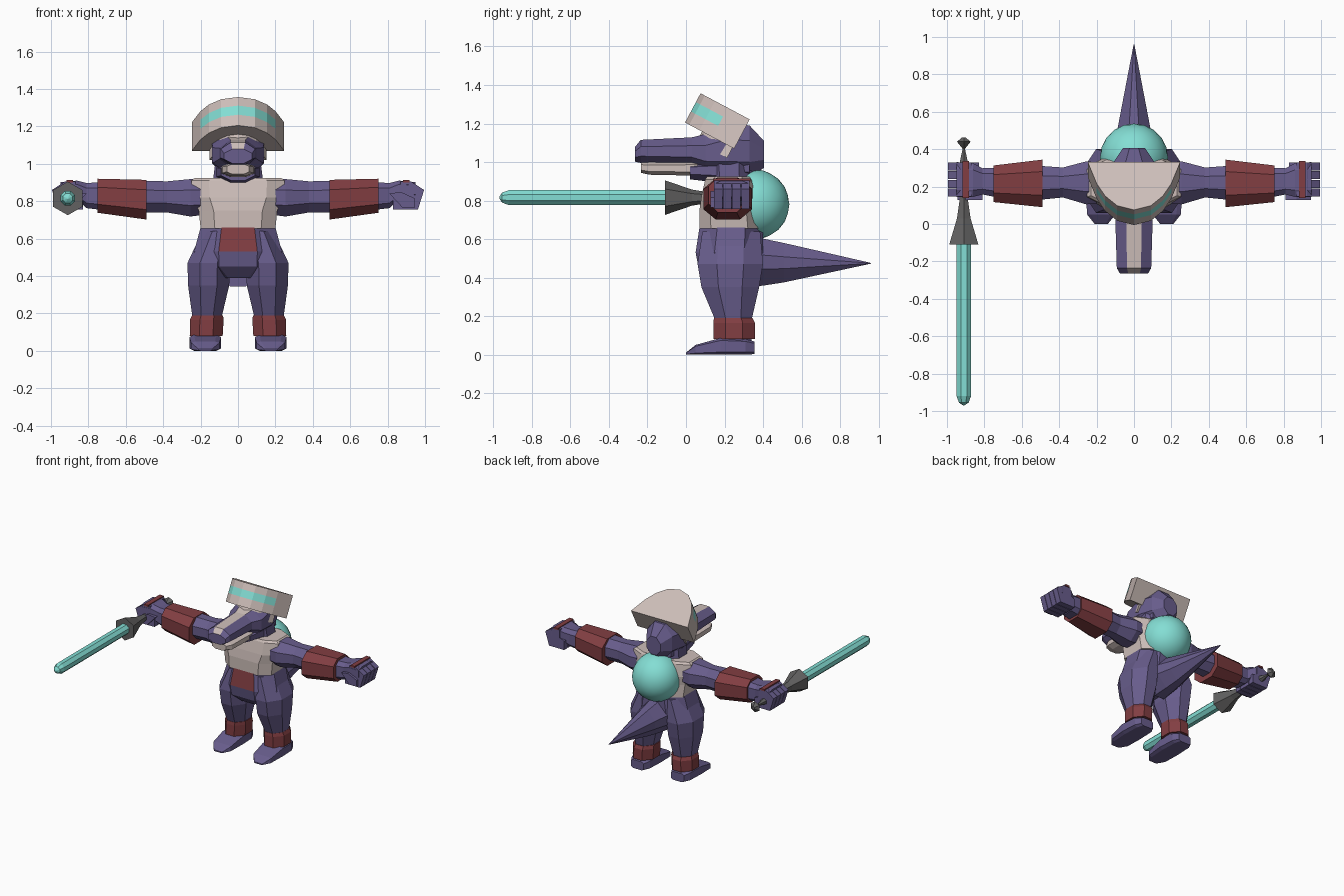
import bpy, bmesh, math
from mathutils import Vector

if "Cube" in bpy.data.objects:
    bpy.data.objects.remove(bpy.data.objects["Cube"])


def material(name, rgb):
    m = bpy.data.materials.new(name)
    m.diffuse_color = (*rgb, 1)
    m.use_nodes = True
    m.node_tree.nodes["Principled BSDF"].inputs["Base Color"].default_value = m.diffuse_color
    return m


PURPLE = material("purple", (.138, .109, .262))
BEIGE = material("beige", (.61, .515, .485))
RED = material("dark red", (.223, .048, .054))
CYAN = material("cyan", (.23, .73, .66))
GRAY = material("dark gray", (.122, .12, .12))


def skin(name, rings, mats, rule=None, mirror=False):
    """Bridge a list of equal rings, cap both ends, colour by rule."""
    bm = bmesh.new()
    vr = [[bm.verts.new(p) for p in r] for r in rings]
    n = len(vr[0])
    for a, b in zip(vr, vr[1:]):
        for i in range(n):
            j = (i + 1) % n
            bm.faces.new((a[i], a[j], b[j], b[i]))
    bm.faces.new(vr[0])
    bm.faces.new(vr[-1])
    bmesh.ops.recalc_face_normals(bm, faces=bm.faces)
    bm.normal_update()
    if rule:
        for f in bm.faces:
            f.material_index = int(rule(f.calc_center_median(), f.normal))
    me = bpy.data.meshes.new(name)
    bm.to_mesh(me)
    bm.free()
    for m in mats:
        me.materials.append(m)
    ob = bpy.data.objects.new(name, me)
    bpy.context.collection.objects.link(ob)
    if mirror:
        ob.modifiers.new("mirror", 'MIRROR')
    return ob


def loft(name, axis, sections, mats, k=.41, rule=None, mirror=False):
    """Chamfered-rectangle sections (position, centre a, centre b, radius a, radius b)."""
    outline = [(1, k), (k, 1), (-k, 1), (-1, k), (-1, -k), (-k, -1), (k, -1), (1, -k)]
    order = {'x': (2, 0, 1), 'y': (0, 2, 1), 'z': (0, 1, 2)}[axis]
    rings = []
    for t, ca, cb, ra, rb in sections:
        ring = []
        for u, v in outline:
            a, b = ca + u * ra, cb + v * rb
            ring.append({'x': (t, a, b), 'y': (a, t, b), 'z': (a, b, t)}[axis])
        rings.append(ring)
    return skin(name, rings, mats, rule, mirror)


def prism(name, profile, y0, y1, mat, mirror=True):
    """An x-z profile extruded along y."""
    return skin(name, [[(x, y, z) for x, z in profile] for y in (y0, y1)], [mat], None, mirror)


# Torso, hips with red front cloth, neck
loft("torso", 'z', [(.655, 0, .225, .2, .155), (.75, 0, .22, .21, .15), (.82, 0, .22, .245, .14),
                    (.91, 0, .22, .25, .12), (.925, 0, .22, .23, .11)], [BEIGE], .62)
loft("hips", 'z', [(.66, 0, .235, .2, .165), (.53, 0, .225, .235, .175), (.45, 0, .23, .23, .165),
                   (.39, 0, .235, .12, .11)], [PURPLE, RED], .44,
     lambda c, n: c.z > .53 and n.y < -.9 and abs(c.x) < .02)
loft("neck", 'z', [(.86, 0, .23, .14, .12), (1.02, 0, .22, .12, .13)], [PURPLE])

# Legs, ankle bands, feet
loft("leg", 'z', [(.64, .1, .235, .09, .15), (.47, .157, .23, .113, .17), (.35, .157, .23, .11, .15),
                  (.19, .165, .245, .08, .098), (.04, .172, .26, .07, .08)], [PURPLE], mirror=True)
loft("ankle_band", 'z', [(.08, .17, .25, .088, .108), (.165, .167, .25, .09, .108),
                         (.19, .163, .245, .083, .1)], [RED], mirror=True)
loft("foot", 'y', [(.355, .175, .035, .055, .033), (.31, .175, .04, .078, .04), (.18, .175, .043, .085, .043),
                   (.05, .175, .025, .075, .025), (0, .175, .005, .035, .005)],
     [PURPLE], .7, mirror=True)

# Tail
loft("tail", 'y', [(.28, 0, .485, .14, .14), (.4, 0, .48, .115, .122), (.51, 0, .477, .088, .102),
                   (.96, 0, .474, .002, .002)], [PURPLE], .3)

# Head with pale stripe along the snout, lower jaw
loft("head", 'y', [(.405, 0, 1.04, .06, .07), (.33, 0, 1.055, .11, .135), (.22, 0, 1.06, .14, .14),
                   (.1, 0, 1.045, .135, .1), (.03, 0, 1.055, .1, .073), (-.235, 0, 1.055, .092, .06),
                   (-.265, 0, 1.04, .075, .038)], [PURPLE, BEIGE], .41,
     lambda c, n: n.z > .5 and abs(c.x) < .01 and c.y < .12)
loft("jaw_base", 'y', [(.02, 0, .955, .09, .045), (.15, 0, .955, .115, .06), (.33, 0, .97, .1, .05)], [PURPLE])
loft("lower_jaw", 'y', [(-.235, 0, .972, .06, .028), (-.19, 0, .968, .082, .034),
                        (.06, 0, .967, .088, .038)], [BEIGE], .5)

# Half-moon hat, tilted back, with a cyan band in its rim
V, W = Vector((0, .883, -.469)), Vector((0, .469, .883))
ORIGIN = Vector((0, -.005, 1.205))
HALF = [(.09, .025), (.155, .085), (.2, .16), (.247, .289)]
ARC = [(-x, v) for x, v in reversed(HALF)] + [(0, 0)] + HALF


def hat_ring(w, scale=1, shift=0):
    return [ORIGIN + Vector((x * scale, 0, 0)) + V * (v * scale + shift) + W * w for x, v in ARC]


def in_band(c, n):
    d = c - ORIGIN
    return .07 < d.dot(W) < .115 and d.dot(V) < .16


skin("hat", [hat_ring(w) for w in (0, .065, .12, .172)], [BEIGE, CYAN], in_band)
skin("hat_base", [hat_ring(w, .62, .1) for w in (-.06, .01)], [BEIGE])

# Back orb
bpy.ops.mesh.primitive_ico_sphere_add(subdivisions=3, radius=.182, location=(0, .355, .78))
orb = bpy.context.object
orb.name = "back_orb"
orb.data.materials.append(CYAN)
bpy.ops.object.shade_smooth()

# Arms, gauntlets, hands
loft("upper_arm", 'x', [(.2, .22, .82, .11, .095), (.255, .22, .818, .115, .1), (.38, .222, .823, .08, .083),
                        (.52, .22, .825, .092, .085)], [PURPLE], mirror=True)
loft("gauntlet", 'x', [(.49, .217, .808, .127, .106), (.75, .215, .829, .098, .091)], [RED], .5, mirror=True)
loft("hand", 'x', [(.72, .22, .827, .08, .075), (.81, .228, .83, .07, .067), (.86, .235, .86, .09, .05),
                   (.95, .238, .86, .093, .042)], [PURPLE], .6, mirror=True)
FINGER = [(.87, .905), (.925, .905), (.995, .86), (.962, .755), (.83, .755), (.83, .825), (.87, .84)]
for i in range(4):
    prism(f"finger_{i + 1}", FINGER, .146 + .047 * i, .189 + .047 * i, PURPLE)
prism("thumb", [(.81, .84), (.87, .85), (.945, .815), (.945, .765), (.88, .765)], .128, .165, PURPLE)
prism("hand_strap", [(.882, .9), (.918, .9), (.918, .914), (.882, .914)], .14, .336, RED)


# Sword held forward in one hand
def spindle(name, stations, sides, mat):
    cx, cz = -.91, .815
    rings = [[(cx + r * math.cos(2 * math.pi * (i + .5) / sides), y,
               cz + r * math.sin(2 * math.pi * (i + .5) / sides)) for i in range(sides)]
             for y, r in stations]
    return skin(name, rings, [mat])


spindle("blade", [(-.08, .042), (-.92, .042), (-.955, .028), (-.97, .004)], 8, CYAN)
spindle("guard", [(-.11, .09), (.03, .042), (.14, .024)], 6, GRAY)
spindle("grip", [(.1, .025), (.33, .025), (.4, .008), (.415, .012)], 6, GRAY)
spindle("pommel", [(.405, .01), (.44, .042), (.462, .012)], 6, GRAY)
